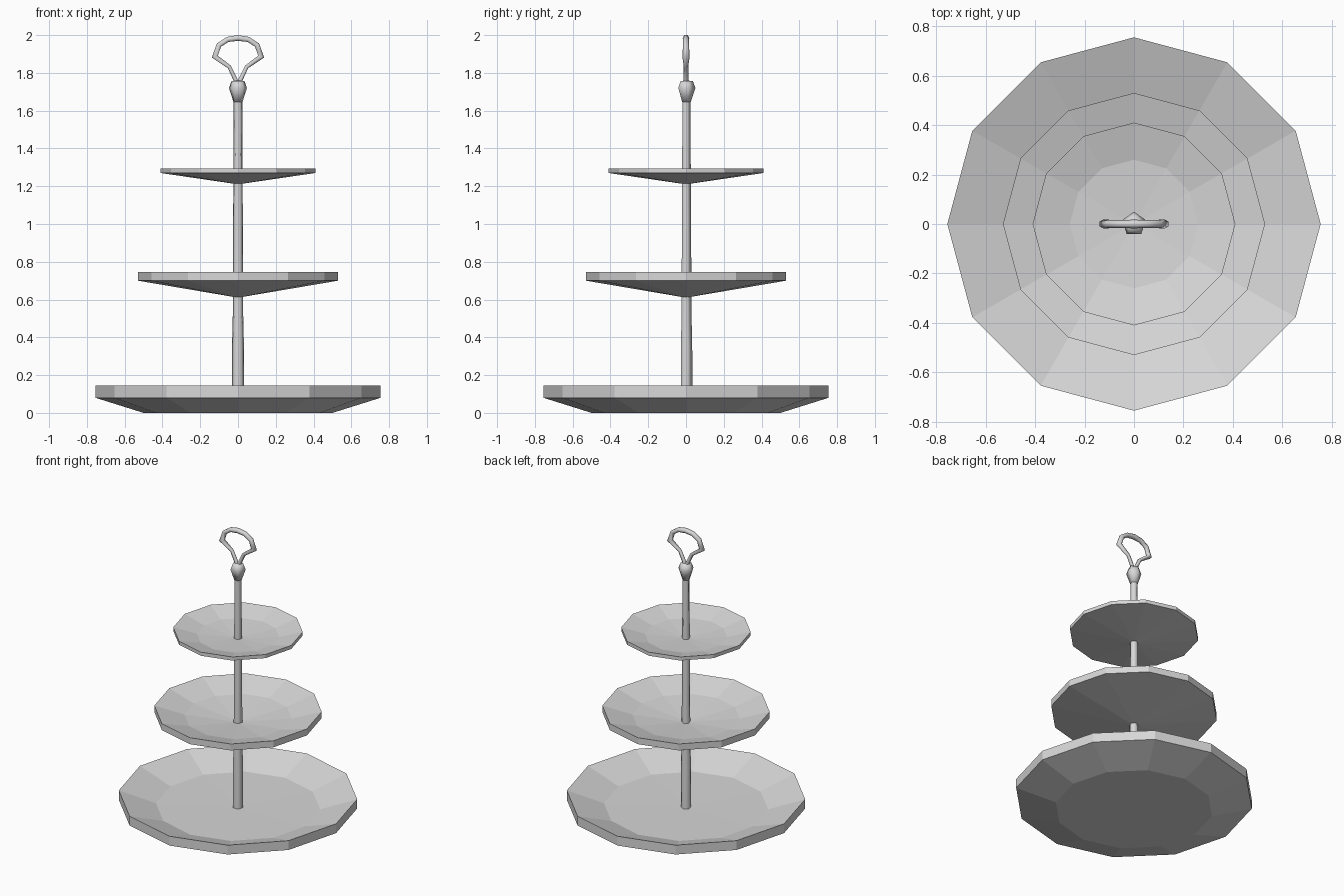
import bpy, bmesh, math

cube = bpy.data.objects.get("Cube")
if cube:
    bpy.data.objects.remove(cube)

grey = bpy.data.materials.new("light_grey")
grey.use_nodes = True
colour = (0.68, 0.68, 0.68, 1)
grey.diffuse_color = colour
grey.node_tree.nodes["Principled BSDF"].inputs["Base Color"].default_value = colour


def lathe(name, profile, sides, smooth=False):
    """Turn a bottom-to-top (radius, z) profile around z, first corner at +y."""
    bm = bmesh.new()
    rings = []
    for r, z in profile:
        if r == 0:
            rings.append([bm.verts.new((0, 0, z))] * sides)
            continue
        angles = [math.pi / 2 + math.tau * i / sides for i in range(sides)]
        rings.append([bm.verts.new((r * math.cos(a), r * math.sin(a), z)) for a in angles])
    for low, high in zip(rings, rings[1:]):
        for i in range(sides):
            j = (i + 1) % sides
            corners = [low[i], low[j], high[j], high[i]]
            bm.faces.new(list(dict.fromkeys(corners)))
    bmesh.ops.recalc_face_normals(bm, faces=bm.faces)
    mesh = bpy.data.meshes.new(name)
    bm.to_mesh(mesh)
    bm.free()
    obj = bpy.data.objects.new(name, mesh)
    bpy.context.collection.objects.link(obj)
    mesh.materials.append(grey)
    if smooth:
        smooth_shade(obj)
    return obj


def smooth_shade(obj):
    bpy.ops.object.select_all(action='DESELECT')
    obj.select_set(True)
    bpy.context.view_layer.objects.active = obj
    bpy.ops.object.shade_smooth_by_angle(angle=math.radians(75))


# Three dished plates
lathe("bottom_plate", [(0, 0), (0.5, 0), (0.755, 0.08), (0.755, 0.145),
                       (0.52, 0.065), (0, 0.06)], 12)
lathe("middle_plate", [(0, 0.61), (0.53, 0.70), (0.53, 0.745),
                       (0.34, 0.69), (0, 0.65)], 12)
lathe("top_plate", [(0, 1.21), (0.41, 1.27), (0.41, 1.295),
                    (0.26, 1.255), (0, 1.235)], 12)

# Tapering centre pole
lathe("pole", [(0, 0.03), (0.034, 0.03), (0.033, 0.36), (0.029, 0.52), (0.027, 1.02),
               (0.024, 1.5), (0.024, 1.66), (0, 1.66)], 5, True)

# Knob under the handle
lathe("knob", [(0, 1.645), (0.025, 1.645), (0.05, 1.72), (0.036, 1.757), (0, 1.76)], 5, True)

# Loop handle: half the path, mirrored to the other side
half = [(0.008, 1.752, 0.8), (0.046, 1.832, 0.75), (0.123, 1.886, 1.2),
        (0.101, 1.947, 1.0), (0.055, 1.977, 1.0)]
path = [(-x, z, r) for x, z, r in half] + [(0, 1.985, 1.1)] + half[::-1]
curve = bpy.data.curves.new("handle", 'CURVE')
curve.dimensions = '3D'
curve.bevel_depth = 0.016
curve.bevel_resolution = 1
curve.use_fill_caps = True
spline = curve.splines.new('POLY')
spline.points.add(len(path) - 1)
for point, (x, z, r) in zip(spline.points, path):
    point.co = (x, 0, z, 1)
    point.radius = r
curve.materials.append(grey)
handle = bpy.data.objects.new("handle", curve)
bpy.context.collection.objects.link(handle)
bpy.ops.object.select_all(action='DESELECT')
handle.select_set(True)
bpy.context.view_layer.objects.active = handle
bpy.ops.object.convert(target='MESH')
smooth_shade(bpy.context.view_layer.objects.active)
